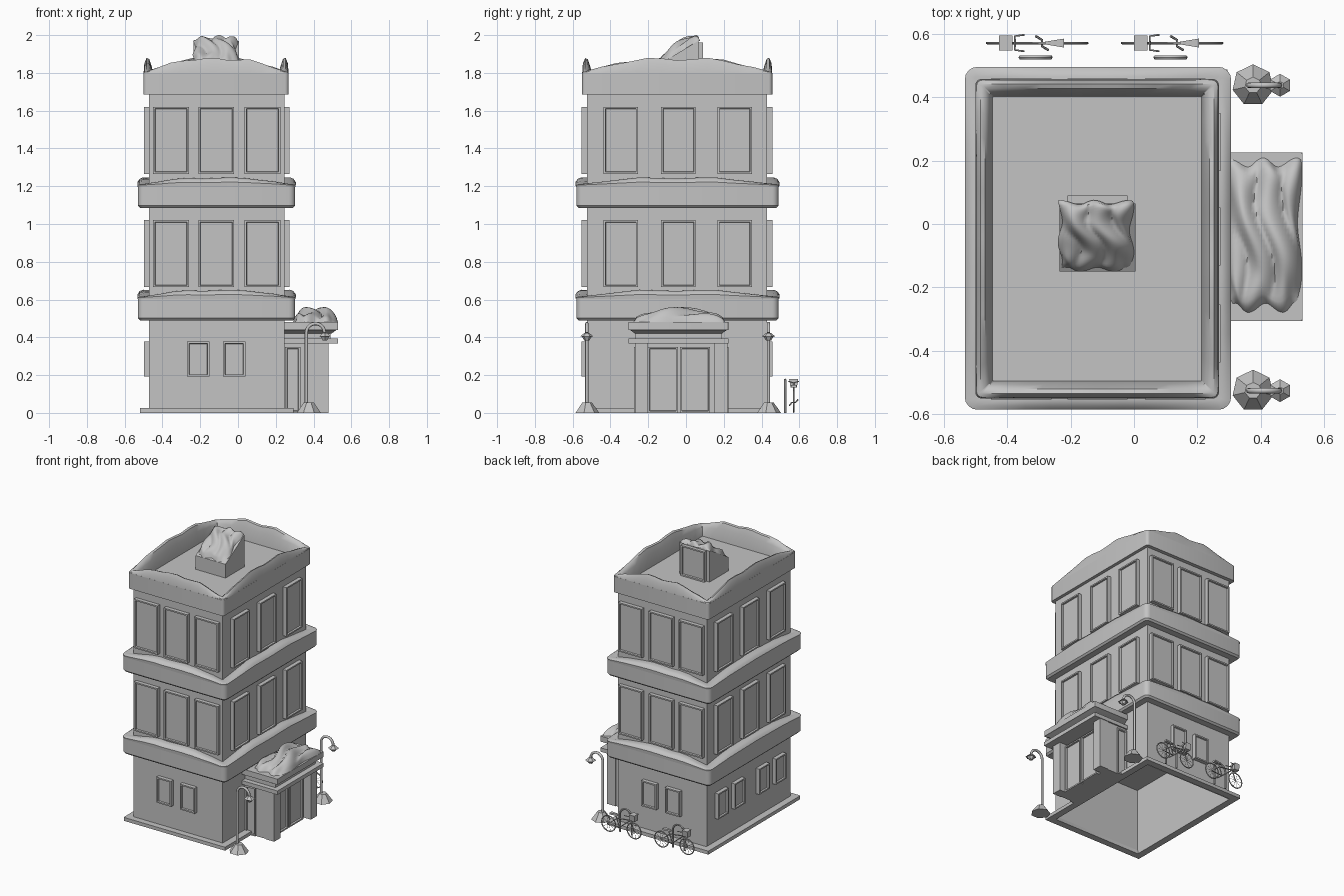
import bpy, bmesh, math, random
from mathutils import Matrix, Vector

random.seed(4)
if "Cube" in bpy.data.objects:
    bpy.data.objects.remove(bpy.data.objects["Cube"])

grey = bpy.data.materials.new("plain grey")
grey.use_nodes = True
grey.diffuse_color = (0.55, 0.55, 0.55, 1)
grey.node_tree.nodes["Principled BSDF"].inputs["Base Color"].default_value = (0.55, 0.55, 0.55, 1)


def finish(name, bm, smooth=None):
    bmesh.ops.recalc_face_normals(bm, faces=bm.faces)
    me = bpy.data.meshes.new(name)
    bm.to_mesh(me)
    bm.free()
    me.materials.append(grey)
    ob = bpy.data.objects.new(name, me)
    bpy.context.collection.objects.link(ob)
    if smooth:
        bpy.ops.object.select_all(action='DESELECT')
        ob.select_set(True)
        bpy.context.view_layer.objects.active = ob
        bpy.ops.object.shade_smooth_by_angle(angle=math.radians(smooth))
    return ob


def box(name, x, y, z, skip_bottom=False):
    bm = bmesh.new()
    size = [b - a for a, b in (x, y, z)]
    mid = [(a + b) / 2 for a, b in (x, y, z)]
    bmesh.ops.create_cube(bm, size=1, matrix=Matrix.Translation(mid) @ Matrix.Diagonal(size + [1]))
    if skip_bottom:
        bm.faces.ensure_lookup_table()
        low = [f for f in bm.faces if abs(f.calc_center_median().z - z[0]) < 1e-4]
        bmesh.ops.delete(bm, geom=low, context='FACES_ONLY')
    return finish(name, bm)


def outline(x, y, r, k, arc=4):
    """Rounded rectangle as (point, position along side)."""
    centres = [(x[1] - r, y[1] - r), (x[0] + r, y[1] - r), (x[0] + r, y[0] + r), (x[1] - r, y[0] + r)]
    pts = []
    for c in range(4):
        for a in range(arc + 1):
            ang = math.pi / 2 * (c + a / arc)
            pts.append((Vector((centres[c][0] + r * math.cos(ang), centres[c][1] + r * math.sin(ang))), 0))
        ang = math.pi / 2 * (c + 1)
        out = Vector((math.cos(ang), math.sin(ang))) * r
        p, q = Vector(centres[c]) + out, Vector(centres[(c + 1) % 4]) + out
        pts += [(p.lerp(q, j / k), j / k) for j in range(1, k)]
    return pts


def ring(name, x, y, section, r=0.03, k=1, lift=None, cap=False, closed=False):
    """Sweep a section of (inset, height, share of lift) round a rounded rectangle."""
    bm = bmesh.new()
    loops = []
    for inset, z, share in section:
        pts = outline((x[0] + inset, x[1] - inset), (y[0] + inset, y[1] - inset), max(r - inset, 0.004), k)
        loops.append([bm.verts.new((p.x, p.y, z + (share * lift(t, i) if lift else 0)))
                      for i, (p, t) in enumerate(pts)])
    pairs = list(zip(loops, loops[1:])) + ([(loops[-1], loops[0])] if closed else [])
    for a, b in pairs:
        for i in range(len(a)):
            j = (i + 1) % len(a)
            bm.faces.new((a[i], a[j], b[j], b[i]))
    if cap:
        bm.faces.new(loops[0])
        bm.faces.new(loops[-1])
    return finish(name, bm, 40)


def window(name, centre, width, height, turn, depth=0.028):
    """Framed panel standing proud of a wall."""
    bm = bmesh.new()
    bmesh.ops.create_cube(bm, size=1, matrix=Matrix.Translation((0, -depth / 2, 0))
                          @ Matrix.Diagonal((width, depth, height, 1)))
    front = [f for f in bm.faces if f.normal.y < -0.9]
    bmesh.ops.inset_region(bm, faces=front, thickness=0.014, depth=0)
    bmesh.ops.inset_region(bm, faces=front, thickness=0.003, depth=-0.012)
    bm.transform(Matrix.Translation(centre) @ Matrix.Rotation(math.radians(turn), 4, 'Z'))
    finish(name, bm)


def tube(name, paths, r, sides=1):
    cu = bpy.data.curves.new(name, 'CURVE')
    cu.dimensions = '3D'
    cu.bevel_depth, cu.bevel_resolution, cu.use_fill_caps = r, sides, True
    for path, cyclic in paths:
        sp = cu.splines.new('POLY')
        sp.points.add(len(path) - 1)
        for p, co in zip(sp.points, path):
            p.co = (*co, 1)
        sp.use_cyclic_u = cyclic
    tmp = bpy.data.objects.new(name + " path", cu)
    bm = bmesh.new()
    bpy.context.collection.objects.link(tmp)
    bpy.context.view_layer.update()
    me = tmp.evaluated_get(bpy.context.evaluated_depsgraph_get()).to_mesh()
    bm.from_mesh(me)
    bpy.data.objects.remove(tmp)
    return finish(name, bm, 50)


def heap(name, x, y, base, height, folds, n=28):
    """Lumpy folded snow lying on a surface."""
    bm = bmesh.new()
    grid = []
    for i in range(n + 1):
        row = []
        for j in range(n + 1):
            u, v = i / n * 2 - 1, j / n * 2 - 1
            env = (1 - u ** 4) * (1 - v ** 4)
            fold = abs(math.sin(folds * u + 1.1 * v + 0.7 * math.sin(4 * v)))
            lump = 0.5 + 0.35 * fold + 0.15 * math.cos(5 * v + 2 * u)
            wob = 1 - 0.06 * (1 + math.sin(7 * u + 5 * v))
            px = (x[0] + x[1]) / 2 + u * wob * (x[1] - x[0]) / 2
            py = (y[0] + y[1]) / 2 + v * wob * (y[1] - y[0]) / 2
            row.append(bm.verts.new((px, py, base(px, py) + height * lump * env ** 0.6)))
        grid.append(row)
    for i in range(n):
        for j in range(n):
            bm.faces.new((grid[i][j], grid[i + 1][j], grid[i + 1][j + 1], grid[i][j + 1]))
    finish(name, bm, 60)


# Main block: open-bottomed ground floor, upper storeys, plinth frame
BX, BY = (-0.47, 0.245), (-0.525, 0.43)
box("ground_floor_walls", BX, BY, (0, 0.5), skip_bottom=True)
box("upper_storeys", BX, BY, (0.5, 1.74))
ring("plinth", (-0.52, 0.295), (-0.57, 0.487), [(0, 0, 0), (0, 0.025, 0), (0.05, 0.025, 0), (0.05, 0, 0)],
     r=0.004, closed=True)


# Ledges and parapet with snow drifts, highest mid-side
def drift(t, i):
    return min(1, math.sin(math.pi * t) * 1.25) * (0.9 + 0.1 * math.sin(i * 1.7))


for label, z in (("lower", 0.49), ("middle", 1.085)):
    lx, ly = (-0.53, 0.303), (-0.58, 0.49)
    ring(label + "_ledge", lx, ly, [(0.012, z, 0), (0, z + 0.012, 0), (0, z + 0.115, 0)], r=0.035, cap=True)
    ring(label + "_ledge_snow", (-0.533, 0.306), (-0.585, 0.495),
         [(0.002, z + 0.112, 0), (0, z + 0.122, 0.015), (0.012, z + 0.126, 0.028),
          (0.03, z + 0.128, 0.034), (0.07, z + 0.125, 0.036)], r=0.04, k=10, lift=drift)
px, py = (-0.5, 0.268), (-0.55, 0.457)
ring("parapet", px, py, [(0, 1.685, 0), (0, 1.8, 0), (0.045, 1.8, 0), (0.045, 1.685, 0)], r=0.02, closed=True)
ring("parapet_snow", px, py,
     [(0, 1.795, 0), (0.004, 1.805, 0.045), (0.016, 1.81, 0.07), (0.03, 1.808, 0.066),
      (0.045, 1.8, 0.03), (0.055, 1.74, 0)], r=0.022, k=12, lift=drift)

# Upper windows on all four sides
FX, SY = (-0.355, -0.115, 0.13), (-0.345, -0.04, 0.258)
for z in (0.843, 1.443):
    for a in FX:
        window("front_window", (a, BY[0], z), 0.19, 0.355, 0)
        window("back_window", (a, BY[1], z), 0.19, 0.355, 180)
    for b in SY:
        window("right_window", (BX[1], b, z), 0.183, 0.355, 90)
        window("left_window", (BX[0], b, z), 0.183, 0.355, -90)
# Ground floor windows
for a in (-0.21, -0.02):
    window("front_low_window", (a, BY[0], 0.285), 0.118, 0.185, 0)
    window("back_low_window", (a, BY[1], 0.285), 0.118, 0.185, 180)
for b in (-0.38, -0.19, 0.09, 0.28):
    window("left_low_window", (BX[0], b, 0.285), 0.118, 0.185, -90)

# Entrance porch
box("porch_body", (0.245, 0.415), (-0.265, 0.215), (0, 0.37))
for y0 in (-0.27, 0.15):
    box("porch_pillar", (0.41, 0.48), (y0, y0 + 0.07), (0, 0.37))
for b in (-0.122, 0.048):
    window("entrance_door", (0.415, b, 0.175), 0.16, 0.35, 90, 0.02)
window("porch_front_panel", (0.29, -0.265, 0.175), 0.08, 0.35, 0, 0.01)
window("porch_back_panel", (0.29, 0.215, 0.175), 0.08, 0.35, 180, 0.01)
box("porch_cornice", (0.245, 0.53), (-0.305, 0.225), (0.367, 0.395))
box("porch_frieze", (0.245, 0.49), (-0.27, 0.19), (0.395, 0.42))
ring("porch_roof", (0.2, 0.53), (-0.305, 0.225),
     [(0.035, 0.42, 0), (0.01, 0.438, 0), (0, 0.44, 0), (0, 0.48, 0)], r=0.004, cap=True)
heap("porch_snow", (0.29, 0.53), (-0.28, 0.21), lambda x, y: 0.478, 0.085, 4.2)

# Roof stair housing with sloping top, rear door and snow
hut = box("roof_hut", (-0.235, 0.005), (-0.15, 0.065), (1.73, 1.97))
for v in hut.data.vertices:
    if v.co.z > 1.9 and v.co.y < 0:
        v.co.z = 1.84
window("roof_hut_door", (-0.115, 0.065, 1.85), 0.19, 0.22, 180, 0.025)
heap("roof_hut_snow", (-0.24, 0.0), (-0.15, 0.075),
     lambda x, y: min(1.968, 1.84 + (y + 0.15) * 0.6), 0.068, 4.5)


# Street lamps with snow mounds
def cone(name, centre, r1, r2, depth, sides=6):
    bm = bmesh.new()
    bmesh.ops.create_cone(bm, cap_ends=True, segments=sides, radius1=r1, radius2=r2, depth=depth,
                          matrix=Matrix.Translation(centre))
    return finish(name, bm, 30)


for y in (-0.525, 0.437):
    arch = [(0.41 - 0.048 * math.cos(a * math.pi / 10), y, 0.425 + 0.048 * math.sin(a * math.pi / 10))
            for a in range(11)]
    tube("lamp_post", [([(0.362, y, 0)] + arch, False)], 0.009, 2)
    cone("lamp_shade", (0.46, y, 0.414), 0.036, 0.012, 0.02)
    cone("lamp_bulb", (0.46, y, 0.394), 0.014, 0.026, 0.02)
    cone("lamp_snow_mound", (0.375, y, 0.028), 0.066, 0.026, 0.056, 7)


# Bicycles and hoop stands behind the building
def circle(cx, y, cz, r, n=20):
    return [(cx + r * math.cos(i * math.tau / n), y, cz + r * math.sin(i * math.tau / n)) for i in range(n)]


for x in (-0.305, 0.12):
    y, wr = 0.57, 0.06
    front, rear = (x - 0.102, y, wr), (x + 0.102, y, wr)
    crank, seat, head = (x + 0.015, y, 0.055), (x + 0.045, y, 0.135), (x - 0.075, y, 0.13)
    wheels, spokes = [], []
    for cx, _, cz in (front, rear):
        wheels.append((circle(cx, y, cz, wr - 0.004), True))
        rim = circle(cx, y, cz, wr - 0.004, 10)
        spokes += [([rim[i], rim[i + 5]], False) for i in range(5)]
    tube("bicycle_wheels", wheels, 0.004)
    tube("bicycle_spokes", spokes, 0.001)
    bar = (x - 0.07, y, 0.16)
    tube("bicycle_frame", [([front, head, bar], False), ([head, crank, rear, (x + 0.035, y, 0.115), head], False),
                           ([crank, seat], False)], 0.004)
    tube("bicycle_handlebar", [([(x - 0.04, y - 0.026, 0.165), (x - 0.07, y - 0.022, 0.165), bar,
                                 (x - 0.07, y + 0.022, 0.165), (x - 0.04, y + 0.026, 0.165)], False)], 0.003)
    tube("bicycle_pedals", [([(x + 0.035, y - 0.022, 0.04), (x + 0.015, y - 0.01, 0.055),
                              (x + 0.015, y + 0.01, 0.055), (x - 0.005, y + 0.022, 0.07)], False)], 0.004)
    saddle = box("bicycle_saddle", (x + 0.025, x + 0.085), (y - 0.014, y + 0.014), (0.135, 0.147))
    for v in saddle.data.vertices:
        if v.co.x < x + 0.05:
            v.co.y = y + (v.co.y - y) * 0.3
    basket = box("bicycle_basket", (x - 0.12, x - 0.078), (y - 0.024, y + 0.024), (0.135, 0.18))
    for v in basket.data.vertices:
        if v.co.z < 0.15:
            v.co.y = y + (v.co.y - y) * 0.7
    hoop = [(x - 0.005 - 0.047 * math.cos(a * math.pi / 10), 0.525, 0.127 + 0.047 * math.sin(a * math.pi / 10))
            for a in range(11)]
    tube("bicycle_stand", [([(x - 0.052, 0.525, 0)] + hoop + [(x + 0.042, 0.525, 0)], False)], 0.007)
